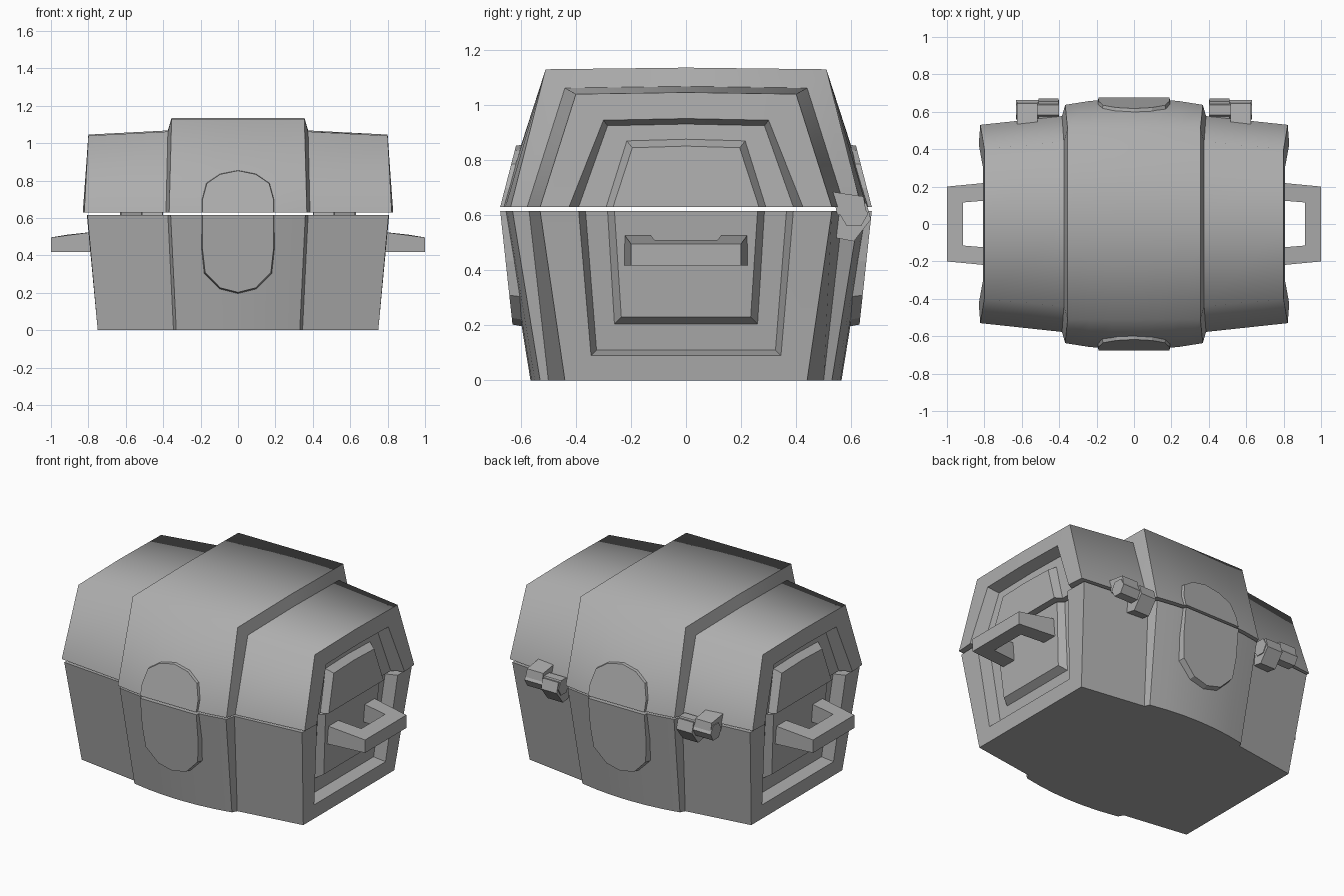
import bpy
import bmesh
import math

cube = bpy.data.objects.get("Cube")
if cube:
    bpy.data.objects.remove(cube)

grey = bpy.data.materials.new("plain_grey")
grey.use_nodes = True
GREY = (0.42, 0.42, 0.42, 1)
grey.diffuse_color = GREY
grey.node_tree.nodes["Principled BSDF"].inputs["Base Color"].default_value = GREY


def finish(name, bm, smooth=False):
    bmesh.ops.recalc_face_normals(bm, faces=bm.faces)
    mesh = bpy.data.meshes.new(name)
    bm.to_mesh(mesh)
    bm.free()
    mesh.materials.append(grey)
    obj = bpy.data.objects.new(name, mesh)
    bpy.context.collection.objects.link(obj)
    if smooth:
        bpy.ops.object.select_all(action='DESELECT')
        obj.select_set(True)
        bpy.context.view_layer.objects.active = obj
        bpy.ops.object.shade_smooth_by_angle(angle=math.radians(30))
    return obj


def shell(name, rows, section):
    """Loft open cross-sections along x, mirrored about x = 0, and close the seam."""
    rings = [section(r, -1) for r in reversed(rows[1:])] + [section(r, 1) for r in rows]
    bm = bmesh.new()
    rings = [[bm.verts.new(p) for p in ring] for ring in rings]
    for a, b in zip(rings, rings[1:]):
        for i in range(len(a) - 1):
            bm.faces.new((a[i], a[i + 1], b[i + 1], b[i]))
    bm.faces.new(rings[0])
    bm.faces.new(rings[-1])
    bm.faces.new([r[0] for r in rings] + [r[-1] for r in reversed(rings)])
    return finish(name, bm, True)


def prism(name, front, back):
    """Solid between two matching outlines."""
    bm = bmesh.new()
    a = [bm.verts.new(p) for p in front]
    b = [bm.verts.new(p) for p in back]
    bm.faces.new(a)
    bm.faces.new(b)
    for i in range(len(a)):
        j = (i + 1) % len(a)
        bm.faces.new((a[i], a[j], b[j], b[i]))
    return finish(name, bm)


# Lid: x at seam, x at top, half depth at seam, half depth at top, top height
def lid_section(row, s):
    xl, xh, yb, yt, zt = row
    return [(s * xl, -yb, 0.63), (s * xh, -yt, zt), (s * xh, 0, zt + 0.006),
            (s * xh, yt, zt), (s * xl, yb, 0.63)]


# Body: x at seam, x at base, half depth at seam, half depth at base, base height
def body_section(row, s):
    xt, xb, yt, yb, zb = row
    return [(s * xt, -yt, 0.615), (s * xb, -yb, zb), (s * xb, yb, zb), (s * xt, yt, 0.615)]


# Bulging middle band
lid_rows, body_rows = [], []
for i in range(4):
    t = i / 3
    sag = 0.035 * t * t
    lid_rows.append((0.368 * t, 0.355 * t, 0.672 - sag, 0.51, 1.13))
    body_rows.append((0.36 * t, 0.33 * t, 0.665 - sag, 0.565 - sag, 0))

# Step, tapered side section, rim, recess and raised end panel
lid_rows += [(0.385, 0.375, 0.577, 0.44, 1.062), (0.822, 0.80, 0.53, 0.40, 1.04),
             (0.83, 0.807, 0.425, 0.30, 0.945), (0.76, 0.738, 0.39, 0.285, 0.925),
             (0.76, 0.742, 0.29, 0.215, 0.87), (0.80, 0.785, 0.265, 0.195, 0.845)]
body_rows += [(0.375, 0.345, 0.57, 0.50, 0), (0.805, 0.75, 0.53, 0.44, 0),
              (0.808, 0.757, 0.39, 0.345, 0.09), (0.74, 0.69, 0.365, 0.325, 0.11),
              (0.74, 0.70, 0.285, 0.26, 0.205), (0.775, 0.745, 0.26, 0.235, 0.23)]
lid = shell("lid", lid_rows, lid_section)
body = shell("body", body_rows, body_section)

# Rounded shading over the lid's long top corners
for e in lid.data.edges:
    a, b = (lid.data.vertices[v].co for v in e.vertices)
    if abs(a.x - b.x) > 0.08 and min(a.z, b.z) > 1:
        e.use_edge_sharp = False

# Oval plates on front and back, split at the seam
upper = [(0.2, 0.63), (0.2, 0.70), (0.175, 0.79), (0.1, 0.84), (0, 0.86)]
lower = [(0.2, 0.615), (0.2, 0.43), (0.185, 0.3), (0.1, 0.215), (0, 0.19)]


def plate_depth(z):
    return 0.675 - (0.25 * (z - 0.63) if z > 0.62 else 0.105 * (0.615 - z))


for side, s in (("front", -1), ("back", 1)):
    for part, half in (("upper", upper), ("lower", lower)):
        outline = half + [(-x, z) for x, z in reversed(half[:-1])]
        mid = sum(z for x, z in half[:1])
        front = [(x * 0.95, s * plate_depth(z), mid + (z - mid) * 0.97) for x, z in outline]
        back = [(x, s * (plate_depth(z) - 0.07), z) for x, z in outline]
        prism(f"{side}_plate_{part}", front, back)

# Carrying handles
half_grip = [(0.74, 0.225), (1.0, 0.2), (1.0, -0.2), (0.74, -0.225),
             (0.74, -0.13), (0.915, -0.115), (0.915, 0.115), (0.74, 0.13)]
for side, s in (("left", 1), ("right", -1)):
    prism(f"{side}_handle",
          [(s * x, y, 0.53 - 0.17 * max(0, x - 0.8)) for x, y in half_grip],
          [(s * x, y, 0.417) for x, y in half_grip])

# Hinges: hexagonal barrel with an upper and a lower leaf
barrel = [(0.61 + 0.052 * math.cos(a * math.pi / 3), 0.605 + 0.052 * math.sin(a * math.pi / 3))
          for a in range(6)]
upper_leaf = [(0.53, 0.685), (0.645, 0.668), (0.655, 0.61), (0.55, 0.60)]
lower_leaf = [(0.53, 0.52), (0.61, 0.505), (0.672, 0.585), (0.655, 0.645), (0.56, 0.63)]
for side, s in (("left", 1), ("right", -1)):
    for part, outline, x0, x1 in (("barrel", barrel, 0.4, 0.63),
                                  ("upper_leaf", upper_leaf, 0.515, 0.625),
                                  ("lower_leaf", lower_leaf, 0.405, 0.51)):
        prism(f"{side}_hinge_{part}", [(s * x0, y, z) for y, z in outline],
              [(s * x1, y, z) for y, z in outline])
